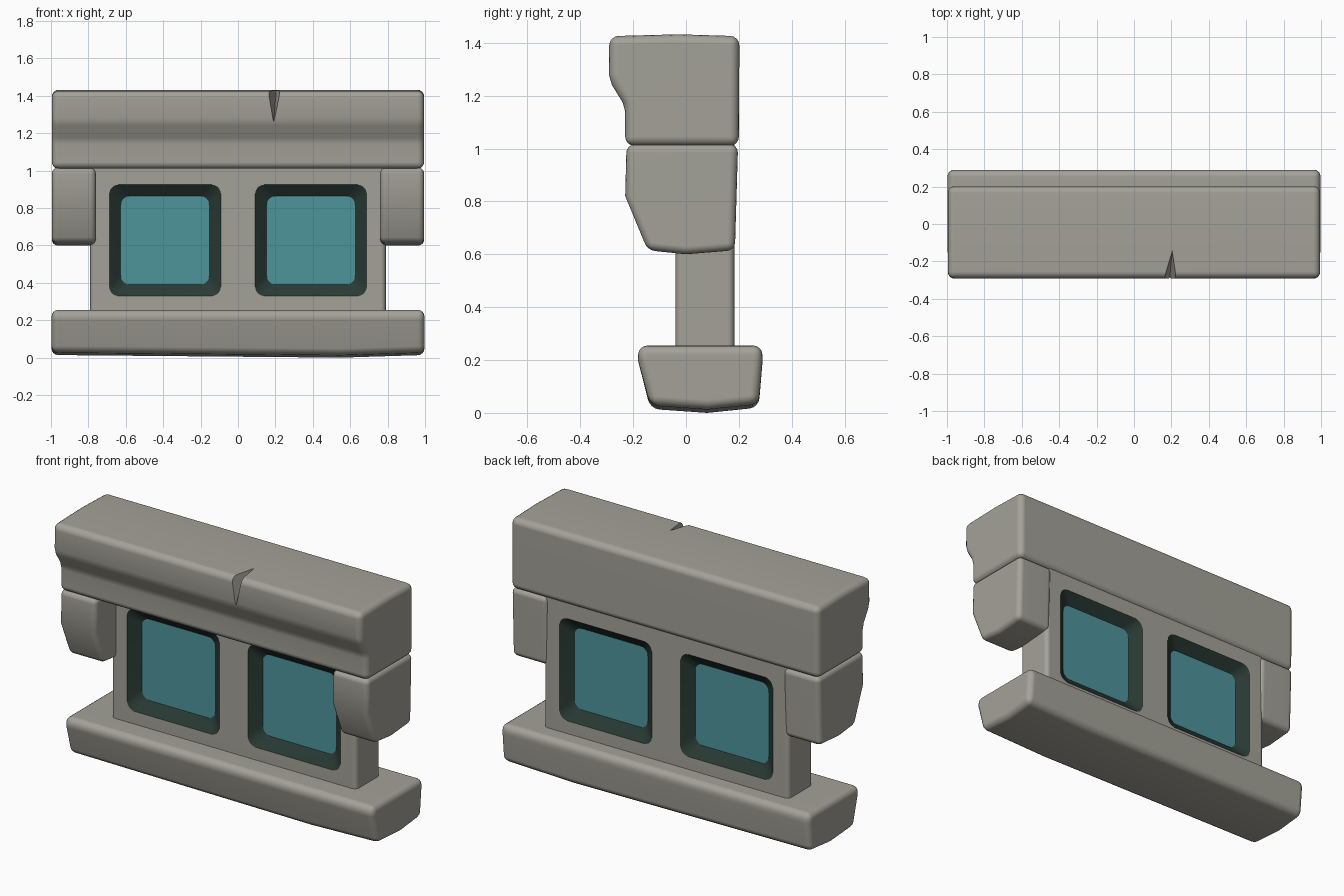
import bpy, bmesh, math

if "Cube" in bpy.data.objects:
    bpy.data.objects.remove(bpy.data.objects["Cube"])


def material(name, rgb):
    m = bpy.data.materials.new(name)
    m.diffuse_color = (*rgb, 1)
    m.use_nodes = True
    m.node_tree.nodes["Principled BSDF"].inputs["Base Color"].default_value = m.diffuse_color
    return m


STONE = material("warm grey stone", (0.37, 0.36, 0.315))
DARK = material("dark green reveal", (0.022, 0.042, 0.034))
GLASS = material("teal glass", (0.075, 0.30, 0.33))


def make(name, bm, mats):
    bmesh.ops.recalc_face_normals(bm, faces=bm.faces)
    me = bpy.data.meshes.new(name)
    bm.to_mesh(me)
    bm.free()
    for m in mats:
        me.materials.append(m)
    ob = bpy.data.objects.new(name, me)
    bpy.context.collection.objects.link(ob)
    return ob


def activate(ob):
    bpy.ops.object.select_all(action='DESELECT')
    ob.select_set(True)
    bpy.context.view_layer.objects.active = ob


def loft(bm, loops, cap=True):
    """Join rings of points; returns the two caps."""
    rings = [[bm.verts.new(p) for p in loop] for loop in loops]
    n = len(rings[0])
    for a, b in zip(rings, rings[1:]):
        for i in range(n):
            bm.faces.new((a[i], a[(i + 1) % n], b[(i + 1) % n], b[i]))
    return [bm.faces.new(rings[0]), bm.faces.new(rings[-1])] if cap else [bm.faces.new(rings[-1])]


def finish(ob, bevel=0.03, cutters=()):
    """Round the edges, cut, then smooth-shade."""
    activate(ob)
    if bevel:
        b = ob.modifiers.new("round", 'BEVEL')
        b.width, b.segments, b.limit_method = bevel, 4, 'ANGLE'
        b.angle_limit = math.radians(32)
        bpy.ops.object.modifier_apply(modifier="round")
    for c in cutters:
        m = ob.modifiers.new("cut", 'BOOLEAN')
        m.operation, m.object, m.solver = 'DIFFERENCE', c, 'EXACT'
        bpy.ops.object.modifier_apply(modifier="cut")
        bpy.data.objects.remove(c)
    bpy.ops.object.shade_smooth_by_angle(angle=math.radians(40))
    w = ob.modifiers.new("weighted", 'WEIGHTED_NORMAL')
    w.keep_sharp = True


def slab(name, profile, xs):
    bm = bmesh.new()
    loft(bm, [[(x, y, z) for y, z in profile] for x in xs])
    return make(name, bm, [STONE])


def rounded(cx, cz, half, r, y):
    pts = []
    for k, (sx, sz) in enumerate(((1, 1), (-1, 1), (-1, -1), (1, -1))):
        for j in range(6):
            a = math.pi / 2 * (k + j / 5)
            pts.append((cx + sx * (half - r) + r * math.cos(a), y,
                        cz + sz * (half - r) + r * math.sin(a)))
    return pts


# lintel with a notch-shaped crack in its top front edge
lintel = slab("lintel", [(-0.29, 1.425), (-0.292, 1.28), (-0.28, 1.24), (-0.24, 1.175),
                         (-0.23, 1.14), (-0.23, 1.01), (0.20, 1.01), (0.202, 1.425),
                         (-0.03, 1.432)], (-0.995, 0.995))
bm = bmesh.new()
v = [bm.verts.new(p) for p in ((0.19, -0.295, 1.25), (0.205, -0.14, 1.435),
                               (0.145, -0.32, 1.47), (0.24, -0.32, 1.47))]
for f in ((0, 1, 2), (0, 1, 3), (0, 2, 3), (1, 2, 3)):
    bm.faces.new([v[i] for i in f])
crack = make("crack_cutter", bm, [STONE])
crack.hide_render = True
finish(lintel, 0.035, [crack])

# brackets under the lintel ends
for side, label in ((-1, "left"), (1, "right")):
    finish(slab(label + "_bracket", [(-0.225, 1.015), (-0.23, 0.82), (-0.145, 0.615),
                                     (0.0, 0.60), (0.185, 0.615), (0.197, 1.015)],
                (side * 0.76, side * 0.995)), 0.03)

# sill, slightly sagging underneath
sill = slab("sill", [(-0.18, 0.255), (-0.182, 0.20), (-0.135, 0.015), (0.08, 0.0),
                     (0.275, 0.02), (0.29, 0.20), (0.288, 0.255)], (-0.997, 0.55, 0.997))
for vert in sill.data.vertices:
    if vert.co.z < 0.1 and abs(vert.co.x) > 0.9:
        vert.co.z += 0.014
finish(sill, 0.035)

# window frame with two openings
frame = slab("window_frame", [(-0.04, 0.2), (-0.04, 1.05), (0.183, 1.05), (0.183, 0.2)],
             (-0.79, 0.79))
cutters = []
for cx in (-0.39, 0.39):
    bm = bmesh.new()
    loft(bm, [rounded(cx, 0.627, 0.298, 0.05, y) for y in (-0.3, 0.4)])
    cutters.append(make("opening_cutter", bm, [STONE]))
    cutters[-1].hide_render = True
finish(frame, 0.025, cutters)

# tapered dark reveals closed by glass, front and back
for cx, label in ((-0.39, "left"), (0.39, "right")):
    for y0, y1, face in ((-0.04, 0.01, "front"), (0.183, 0.133, "back")):
        bm = bmesh.new()
        pane = loft(bm, [rounded(cx, 0.627, 0.298, 0.05, y0),
                         rounded(cx, 0.627, 0.237, 0.05, y1)], cap=False)
        pane[0].material_index = 1
        ob = make(f"{label}_window_{face}", bm, [DARK, GLASS])
        # make the glass look outwards
        if ob.data.polygons[-1].normal.y * (1 if face == "back" else -1) < 0:
            ob.data.flip_normals()
        activate(ob)
        bpy.ops.object.shade_smooth_by_angle(angle=math.radians(30))
